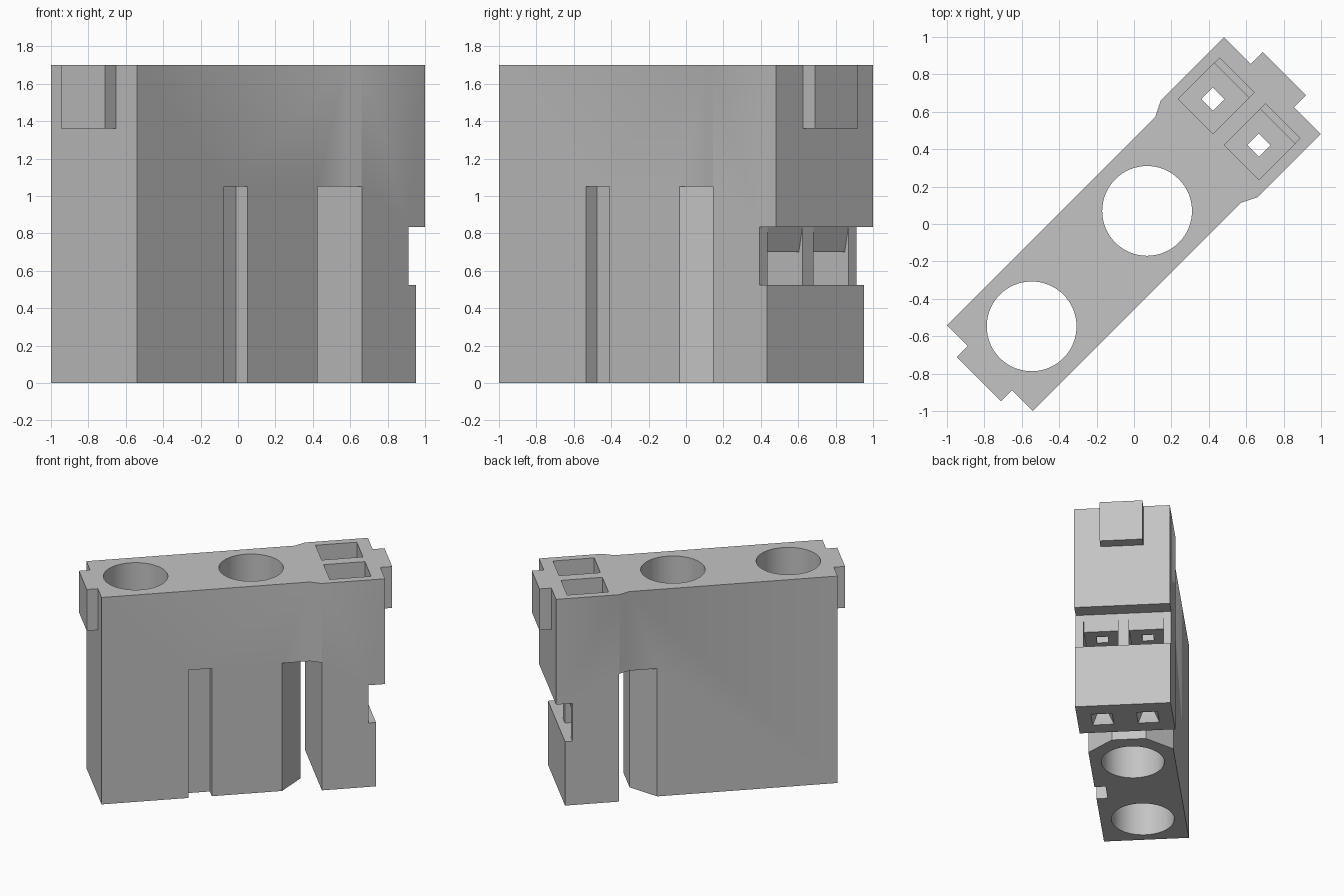
import bpy, bmesh, math
from mathutils import Matrix

if "Cube" in bpy.data.objects:
    bpy.data.objects.remove(bpy.data.objects["Cube"], do_unlink=True)

grey = bpy.data.materials.new("plain grey")
grey.use_nodes = True
colour = (0.55, 0.55, 0.55, 1)
grey.diffuse_color = colour
grey.node_tree.nodes["Principled BSDF"].inputs["Base Color"].default_value = colour

# The housing runs along the diagonal: u is its length, v its width
TURN = Matrix.Rotation(math.radians(45), 4, 'Z')


def loft(name, rings):
    """Solid through rings of equal point count, capped at both ends."""
    bm = bmesh.new()
    loops = [[bm.verts.new(p) for p in ring] for ring in rings]
    for a, b in zip(loops, loops[1:]):
        for i in range(len(a)):
            j = (i + 1) % len(a)
            bm.faces.new((a[i], a[j], b[j], b[i]))
    bm.faces.new(loops[0])
    bm.faces.new(loops[-1])
    bmesh.ops.recalc_face_normals(bm, faces=bm.faces)
    bm.transform(TURN)
    mesh = bpy.data.meshes.new(name)
    bm.to_mesh(mesh)
    bm.free()
    obj = bpy.data.objects.new(name, mesh)
    bpy.context.collection.objects.link(obj)
    mesh.materials.append(grey)
    return obj


def prism(name, outline, z0, z1):
    return loft(name, [[(u, v, z) for u, v in outline] for z in (z0, z1)])


def box(name, u0, u1, v0, v1, z0, z1):
    return prism(name, [(u0, v0), (u1, v0), (u1, v1), (u0, v1)], z0, z1)


def combine(tool, operation='DIFFERENCE'):
    """Apply a boolean to the housing and drop the tool."""
    tool.hide_render = True
    bpy.context.view_layer.objects.active = housing
    mod = housing.modifiers.new(tool.name, 'BOOLEAN')
    mod.operation = operation
    mod.solver = 'EXACT'
    mod.object = tool
    bpy.ops.object.modifier_apply(modifier=mod.name)
    bpy.data.objects.remove(tool, do_unlink=True)


# Main housing, slightly wider at the terminal end
half = [(-1.089, 0.325), (0.486, 0.325), (0.569, 0.366), (1.047, 0.366)]
outline = half + [(u, -v) for u, v in reversed(half)]
housing = prism("housing", outline, 0, 1.7)

# Locating tabs at both ends
combine(box("end_tab", -1.173, -1.05, -0.167, 0.167, 1.36, 1.7), 'UNION')
combine(box("terminal_tab", 1.0, 1.137, -0.163, 0.163, 1.36, 1.7), 'UNION')

# Terminal end: lower leg set back, with a deeper recess above it
combine(box("leg_setback", 0.979, 1.3, -0.5, 0.5, -0.1, 0.6))
combine(box("recess", 0.923, 1.3, -0.5, 0.5, 0.525, 0.835))

# Gap between the chamfered block and the terminal leg
combine(prism("gap", [(0.57, -0.5), (0.57, 0.5), (0.118, 0.5), (0.45, 0.13),
                      (0.45, -0.13), (0.118, -0.5)], -0.1, 1.05))

# Groove in one side
combine(box("side_groove", -0.432, -0.255, -0.5, -0.24, -0.1, 1.05))

# Two large round bores
for centre in (-0.774, 0.099):
    ring = [(centre + 0.24 * math.cos(i * math.tau / 64),
             0.24 * math.sin(i * math.tau / 64)) for i in range(64)]
    combine(prism("bore", ring, -0.1, 1.8))

# Two terminals: stepped top pocket, side window, pin shaft with lead-in
window = [(0.64, 0.525), (1.0, 0.525), (1.0, 0.835),
          (0.923, 0.835), (0.895, 0.70), (0.64, 0.70)]
for side in (-1, 1):
    v0, v1 = sorted((side * 0.042, side * 0.305))
    mid = side * 0.174
    combine(box("pocket", 0.64, 0.912, v0, v1, 1.1, 1.8))
    combine(box("pocket_step", 0.85, 0.952, v0 + 0.001, v1 - 0.001, 1.36, 1.8))
    combine(loft("window", [[(u, v, z) for u, z in window] for v in (v0, v1)]))
    combine(box("pin_shaft", 0.726, 0.814, mid - 0.044, mid + 0.044, -0.1, 1.3))
    rings = []
    for r, z in ((0.086, -0.01), (0.04, 0.085)):
        rings.append([(0.77 + a * r, mid + b * r, z)
                      for a, b in ((-1, -1), (1, -1), (1, 1), (-1, 1))])
    combine(loft("pin_lead_in", rings))

# Smooth bores, sharp edges elsewhere
bpy.ops.object.select_all(action='DESELECT')
housing.select_set(True)
bpy.context.view_layer.objects.active = housing
bpy.ops.object.shade_smooth_by_angle(angle=math.radians(30))
